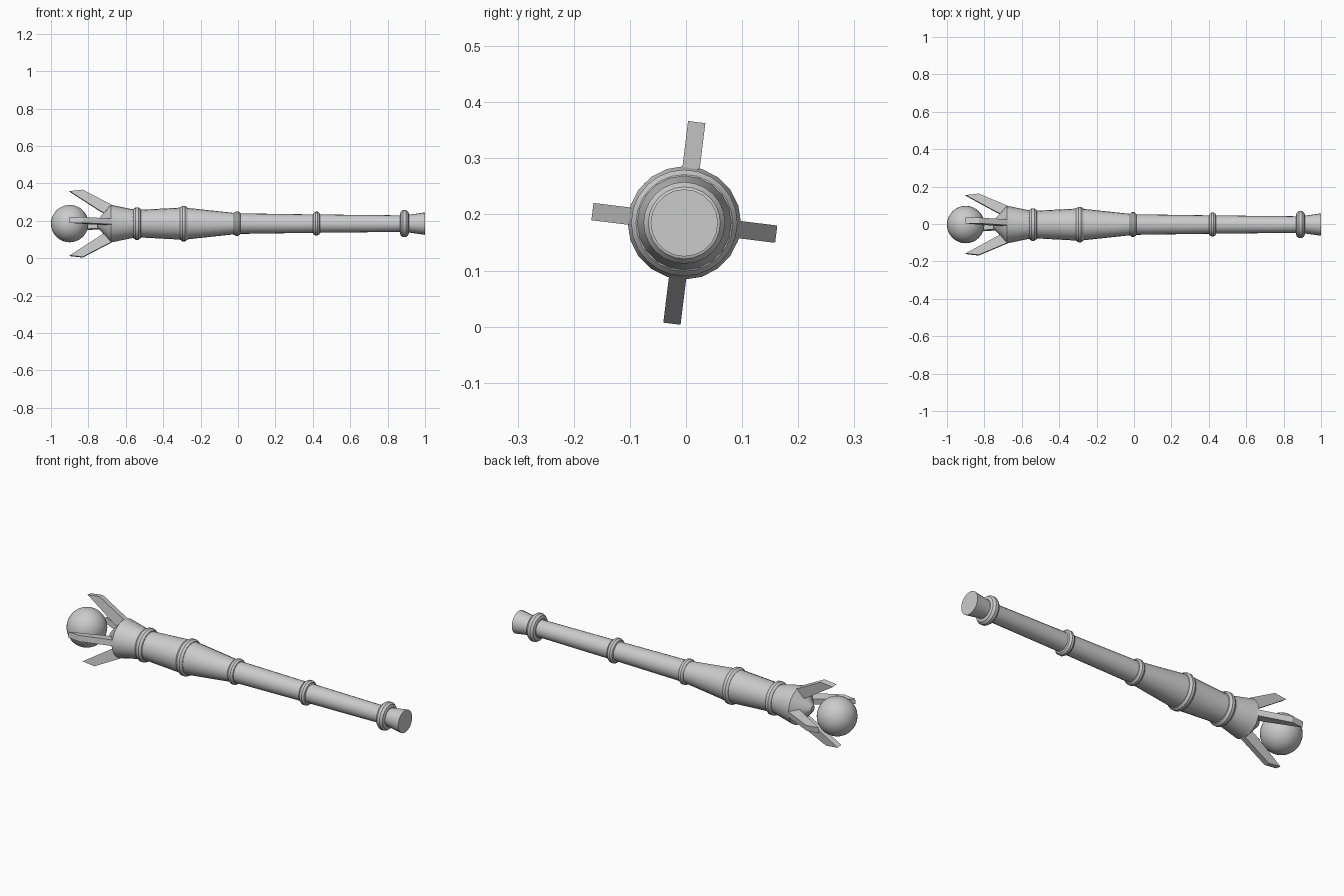
import bpy, bmesh, math
from mathutils import Matrix, Vector

if "Cube" in bpy.data.objects:
    bpy.data.objects.remove(bpy.data.objects["Cube"])

AXIS_Y, AXIS_Z = -0.003, 0.185
SIDES = 20


def finish(name, bm, angle=None):
    bmesh.ops.recalc_face_normals(bm, faces=bm.faces)
    mesh = bpy.data.meshes.new(name)
    bm.to_mesh(mesh)
    bm.free()
    ob = bpy.data.objects.new(name, mesh)
    ob.location = (0, AXIS_Y, AXIS_Z)
    bpy.context.collection.objects.link(ob)
    if angle:
        bpy.ops.object.select_all(action='DESELECT')
        ob.select_set(True)
        bpy.context.view_layer.objects.active = ob
        bpy.ops.object.shade_smooth_by_angle(angle=math.radians(angle))
    return ob


def lathe(name, profile, closed=False, sides=SIDES):
    """Revolve (x, radius) points about the x axis."""
    bm = bmesh.new()
    rings = []
    for i in range(sides):
        a = 2 * math.pi * i / sides
        rings.append([bm.verts.new((x, r * math.sin(a), r * math.cos(a))) for x, r in profile])
    n = len(profile)
    for i in range(sides):
        p, q = rings[i], rings[(i + 1) % sides]
        for j in range(n if closed else n - 1):
            k = (j + 1) % n
            bm.faces.new((p[j], p[k], q[k], q[j]))
    if not closed:
        bm.faces.new([r[0] for r in rings])
        bm.faces.new([r[-1] for r in rings])
    return finish(name, bm, 35)


# Shaft with flared head, inner cone and flared butt
lathe("shaft", [(-0.755, 0.015), (-0.68, 0.101), (-0.58, 0.080), (-0.54, 0.073),
                (-0.30, 0.086), (-0.27, 0.084), (0.0, 0.055), (0.42, 0.049),
                (0.89, 0.044), (1.0, 0.060)])

# Rounded collars: position, outer radius, half width
for i, (x, r, w) in enumerate([(-0.54, 0.088, 0.024), (-0.29, 0.096, 0.024),
                               (-0.005, 0.067, 0.020), (0.42, 0.065, 0.020),
                               (0.89, 0.074, 0.024)]):
    pts = [(x + w * math.cos(t * math.pi / 5), r - w + w * math.sin(t * math.pi / 5))
           for t in range(10)]
    lathe(f"collar_{i + 1}", pts, closed=True, sides=24)

# Orb
bm = bmesh.new()
bmesh.ops.create_uvsphere(bm, u_segments=32, v_segments=16, radius=0.1,
                          matrix=Matrix.Translation((-0.9, 0, 0)))
finish("orb", bm, 60)

# Four claws around the orb, slightly twisted about the axis
for i in range(4):
    tip = 0.181 if i % 2 == 0 else 0.165
    outline = [(-0.672, 0.098), (-0.83, tip), (-0.90, tip - 0.008),
               (-0.735, 0.066), (-0.70, 0.05)]
    bm = bmesh.new()
    face = bm.faces.new([bm.verts.new((x, -0.0155, r)) for x, r in outline])
    ext = bmesh.ops.extrude_face_region(bm, geom=[face])
    bmesh.ops.translate(bm, vec=Vector((0, 0.031, 0)),
                        verts=[v for v in ext['geom'] if isinstance(v, bmesh.types.BMVert)])
    turn = Matrix.Rotation(-math.radians(7 + 90 * i), 3, 'X')
    bmesh.ops.rotate(bm, cent=(0, 0, 0), matrix=turn, verts=bm.verts)
    finish(f"claw_{i + 1}", bm)
